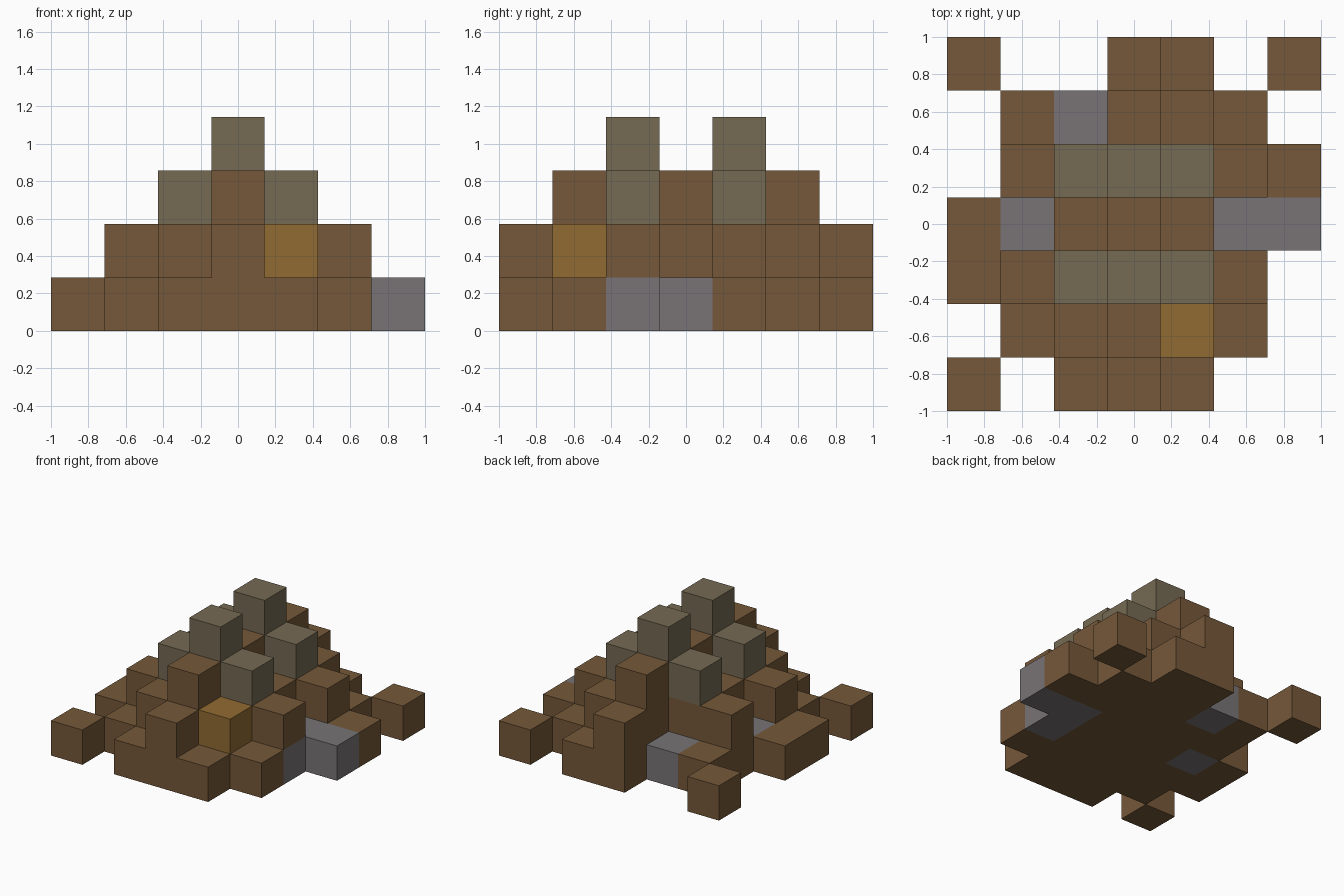
import bpy
import bmesh
from mathutils import Vector

cube = bpy.data.objects.get("Cube")
if cube:
    bpy.data.objects.remove(cube, do_unlink=True)

N = 7
S = 2 / N  # block size

# Stack heights, back row first, left to right along +x
HEIGHTS = [
    "1..21.1",
    ".11321.",
    ".234321",
    "1123211",
    "123432.",
    ".12321.",
    "1.121..",
]
H = {(i - 3, 3 - j): int(c)
     for j, row in enumerate(HEIGHTS) for i, c in enumerate(row) if c != "."}

# Ground blocks made of stone
STONE = {(-1, 2), (-2, 0), (2, 0), (3, 0), (2, -1)}


def kind(x, y, z):
    if z == 0 and (x, y) in STONE:
        return "stone_blocks"
    if (x, y, z) == (1, -2, 1):
        return "ore_block"
    if abs(y) == 1 and z == 3 - abs(x) and abs(x) < 2:
        return "mossy_peak_blocks"
    return "earth_blocks"


def material(name, color):
    mat = bpy.data.materials.new(name)
    mat.use_nodes = True
    mat.diffuse_color = (*color, 1)
    bsdf = next(n for n in mat.node_tree.nodes if n.type == "BSDF_PRINCIPLED")
    bsdf.inputs["Base Color"].default_value = (*color, 1)
    bsdf.inputs["Roughness"].default_value = 0.9
    return mat


MATERIALS = {
    "earth_blocks": material("earth brown", (0.178, 0.098, 0.041)),
    "stone_blocks": material("stone gray", (0.188, 0.174, 0.178)),
    "mossy_peak_blocks": material("olive gray", (0.178, 0.144, 0.087)),
    "ore_block": material("ore gold", (0.283, 0.147, 0.032)),
}


def solid(x, y, z):
    return 0 <= z < H.get((x, y), 0)


def add_block(bm, x, y, z):
    # Only the exposed sides of a block get a face
    centre = Vector((x, y, z + 0.5))
    for axis in range(3):
        for sign in (-1, 1):
            n = Vector((0, 0, 0))
            n[axis] = sign
            if solid(x + int(n.x), y + int(n.y), z + int(n.z)):
                continue
            u = Vector((0, 0, 0))
            u[(axis + 1) % 3] = 1
            v = n.cross(u)
            corners = [n + a * u + b * v
                       for a, b in ((-1, -1), (1, -1), (1, 1), (-1, 1))]
            bm.faces.new([bm.verts.new((centre + c / 2) * S) for c in corners])


# One object per kind of block
for name, mat in MATERIALS.items():
    bm = bmesh.new()
    for (x, y), height in H.items():
        for z in range(height):
            if kind(x, y, z) == name:
                add_block(bm, x, y, z)
    bmesh.ops.remove_doubles(bm, verts=bm.verts, dist=0.001)
    mesh = bpy.data.meshes.new(name)
    bm.to_mesh(mesh)
    bm.free()
    mesh.materials.append(mat)
    bpy.context.collection.objects.link(bpy.data.objects.new(name, mesh))
